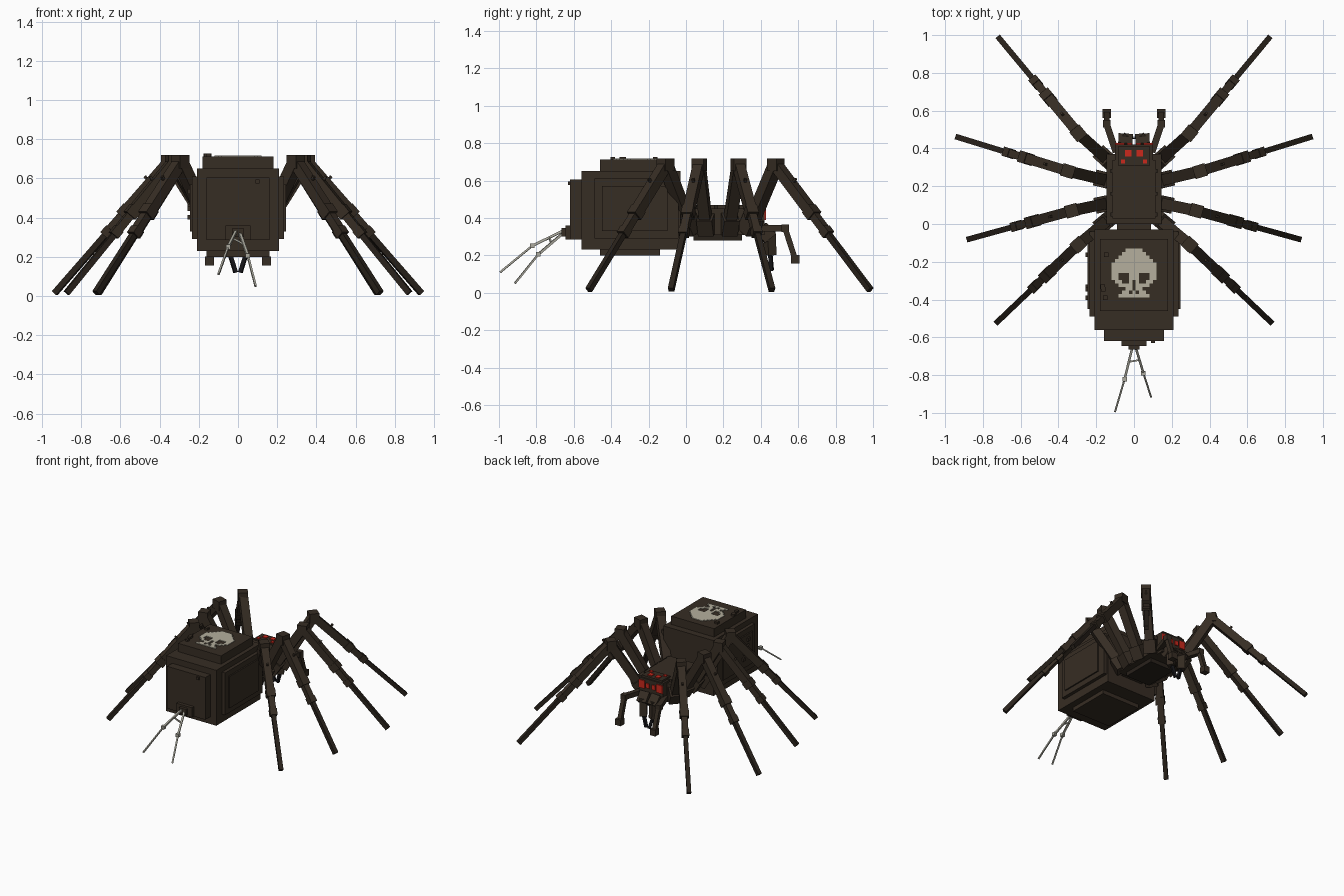
import bpy, bmesh, random
from mathutils import Vector, Matrix

cube = bpy.data.objects.get("Cube")
if cube:
    bpy.data.objects.remove(cube, do_unlink=True)


def material(name, rgb):
    m = bpy.data.materials.new(name)
    m.use_nodes = True
    m.diffuse_color = (*rgb, 1)
    m.node_tree.nodes["Principled BSDF"].inputs["Base Color"].default_value = (*rgb, 1)
    return m


BROWN = material("dark brown", (0.037, 0.026, 0.017))
DARK = material("blackish brown", (0.022, 0.016, 0.011))
RED = material("eye red", (0.6, 0.022, 0.012))
BONE = material("bone", (0.46, 0.43, 0.34))
SILK = material("silk grey", (0.42, 0.41, 0.35))
BLACK = material("fang black", (0.008, 0.008, 0.01))


def cuboid(name, matrix, mat):
    """A unit cube placed by a matrix."""
    bm = bmesh.new()
    bmesh.ops.create_cube(bm, size=1, matrix=matrix)
    mesh = bpy.data.meshes.new(name)
    bm.to_mesh(mesh)
    bm.free()
    mesh.materials.append(mat)
    ob = bpy.data.objects.new(name, mesh)
    bpy.context.collection.objects.link(ob)
    return ob


def box(name, x, y, z, mat=BROWN):
    """An upright box from its ranges; a single x means symmetric."""
    x = x if isinstance(x, tuple) else (-x, x)
    r = (x, y, z)
    mid = Vector([(a + b) / 2 for a, b in r])
    size = [abs(b - a) for a, b in r]
    return cuboid(name, Matrix.Translation(mid) @ Matrix.Diagonal((*size, 1)), mat)


def block(name, p, s, mat=BROWN):
    return box(name, *[(c - s / 2, c + s / 2) for c in p], mat)


def beam(name, a, b, w, mat=BROWN, t0=0.0, t1=1.0):
    """A square bar along part of the line from a to b, one side level."""
    a, b = Vector(a), Vector(b)
    a, b = a.lerp(b, t0), a.lerp(b, t1)
    d = (b - a).normalized()
    side = d.cross(Vector((0, 0, 1))).normalized()
    rot = Matrix((side, d, side.cross(d))).transposed().to_4x4()
    size = Matrix.Diagonal((w, (b - a).length, w, 1))
    return cuboid(name, Matrix.Translation((a + b) / 2) @ rot @ size, mat)


# Abdomen: a core with a stepped plate on each side
box("abdomen", 0.21, (-0.56, -0.03), (0.23, 0.65))
box("abdomen_back_plate", 0.16, (-0.62, -0.55), (0.285, 0.605))
box("abdomen_top_plate", 0.18, (-0.46, -0.08), (0.64, 0.713))
box("abdomen_bottom_plate", 0.16, (-0.46, -0.14), (0.2, 0.24))
for side, s in (("left", 1), ("right", -1)):
    box(side + "_abdomen_plate", (s * 0.2, s * 0.235), (-0.49, -0.04), (0.29, 0.61))
    box(side + "_abdomen_inner_plate", (s * 0.23, s * 0.245), (-0.45, -0.1), (0.33, 0.57))

# Small bumps on the abdomen
random.seed(4)
for i in range(4):
    y = random.uniform(-0.42, -0.1)
    s = random.choice((-1, 1))
    block("top_bump", (s * random.uniform(0.14, 0.17), y, 0.715), 0.024)
    block("side_bump", (s * 0.245, y, random.uniform(0.35, 0.55)), 0.024)
block("back_bump", (0.1, -0.62, 0.585), 0.02)

# Skull marking made of thin square tiles
SKULL = ["....#####....",
         "...#######...",
         "..#########..",
         ".###########.",
         "#############",
         "#############",
         "#############",
         "##...###...##",
         "##...###...##",
         ".##..#.#..##.",
         "..####.####..",
         "....##.##....",
         "...##.#.##...",
         "..#########.."]
bm = bmesh.new()
cell = 0.0185
for row, line in enumerate(SKULL):
    for col, c in enumerate(line):
        if c == "#":
            pos = Vector(((col - 6) * cell, -0.14 - row * cell, 0.714))
            bmesh.ops.create_cube(bm, size=1, matrix=Matrix.Translation(pos)
                                  @ Matrix.Diagonal((cell, cell, 0.008, 1)))
mesh = bpy.data.meshes.new("skull_marking")
bm.to_mesh(mesh)
bm.free()
mesh.materials.append(BONE)
bpy.context.collection.objects.link(bpy.data.objects.new("skull_marking", mesh))

# Spinneret and silk strands
box("spinneret", 0.065, (-0.645, -0.61), (0.285, 0.36))
box("spinneret_tip", 0.03, (-0.665, -0.64), (0.3, 0.345))
strands = [((-0.008, -0.65, 0.335), (-0.05, -0.823, 0.25), (-0.1, -0.993, 0.11)),
           ((0.008, -0.65, 0.325), (0.05, -0.79, 0.205), (0.09, -0.915, 0.05))]
for start, knot, end in strands:
    beam("silk_strand", start, knot, 0.013, SILK)
    beam("silk_strand_end", knot, end, 0.01, SILK)
    block("silk_knot", knot, 0.024, SILK)
beam("silk_link", (-0.028, -0.73, 0.295), (0.028, -0.72, 0.265), 0.009, SILK)

# Thorax and head
box("waist", 0.09, (-0.06, 0.02), (0.32, 0.43))
box("thorax", 0.145, (0, 0.37), (0.31, 0.45))
box("thorax_top_plate", 0.115, (0.03, 0.34), (0.44, 0.47))
box("thorax_bottom_plate", 0.1, (0.04, 0.3), (0.28, 0.32), DARK)
box("head", 0.1, (0.3, 0.42), (0.31, 0.465))
box("head_brow", 0.085, (0.31, 0.41), (0.46, 0.48))

for side, s in (("left", 1), ("right", -1)):
    # Eyes
    box(side + "_top_eye", (s * 0.014, s * 0.048), (0.358, 0.392), (0.478, 0.487), RED)
    box(side + "_rear_eye", (s * 0.047, s * 0.07), (0.32, 0.342), (0.478, 0.487), RED)
    box(side + "_front_eye", (s * 0.05, s * 0.1), (0.419, 0.428), (0.39, 0.45), RED)
    box(side + "_inner_eye", (s * 0.01, s * 0.038), (0.419, 0.428), (0.4, 0.435), RED)
    # Jaws and fangs
    beam(side + "_jaw_base", (s * 0.048, 0.4, 0.35), (s * 0.045, 0.45, 0.29), 0.075)
    beam(side + "_jaw", (s * 0.045, 0.445, 0.33), (s * 0.042, 0.45, 0.2), 0.05)
    beam(side + "_fang", (s * 0.04, 0.45, 0.21), (s * 0.012, 0.458, 0.12), 0.02, BLACK)
    # Feelers
    palp = [(s * 0.095, 0.38, 0.345), (s * 0.145, 0.53, 0.345), (s * 0.145, 0.58, 0.19)]
    beam(side + "_feeler_base", palp[0], palp[1], 0.035)
    beam(side + "_feeler", palp[1], palp[2], 0.03)
    block(side + "_feeler_joint", palp[1], 0.04)
    block(side + "_feeler_tip", (s * 0.145, 0.585, 0.178), 0.046)
    # Thorax studs
    for y in (0.05, 0.16, 0.28):
        block(side + "_thorax_stud", (s * 0.115, y, 0.46), 0.02, DARK)

    # Legs: hip, knee, foot
    legs = [("front", (0.14, 0.34), (0.295, 0.48), (0.715, 0.985)),
            ("second", (0.14, 0.23), (0.35, 0.28), (0.935, 0.46)),
            ("third", (0.14, 0.11), (0.33, 0.07), (0.875, -0.08)),
            ("rear", (0.14, 0.02), (0.295, -0.11), (0.725, -0.52))]
    for part, h, k, f in legs:
        name = side + "_" + part + "_leg"
        hip = Vector((s * h[0], h[1], 0.35))
        knee = Vector((s * k[0], k[1], 0.685))
        foot = Vector((s * f[0], f[1], 0.015))
        beam(name + "_hip", hip, knee, 0.085, BROWN, -0.08, 0.16)
        beam(name + "_thigh", hip, knee, 0.06)
        # Knee block turned to follow the leg
        flat = Vector((foot.x - knee.x, foot.y - knee.y, 0)).normalized() * 0.034
        beam(name + "_knee", knee - flat, knee + flat, 0.068)
        beam(name + "_shin", knee, foot, 0.054, BROWN, 0, 0.38)
        beam(name + "_upper_joint", knee, foot, 0.062, BROWN, 0.35, 0.41)
        beam(name + "_lower_shin", knee, foot, 0.042, BROWN, 0.4, 0.55)
        beam(name + "_lower_joint", knee, foot, 0.05, BROWN, 0.51, 0.56)
        beam(name + "_foot", knee, foot, 0.03, DARK, 0.55, 1)
        spur = knee.lerp(foot, 0.17)
        beam(name + "_spur", spur, spur + flat * 0.8 + Vector((0, 0, 0.04)), 0.013)
